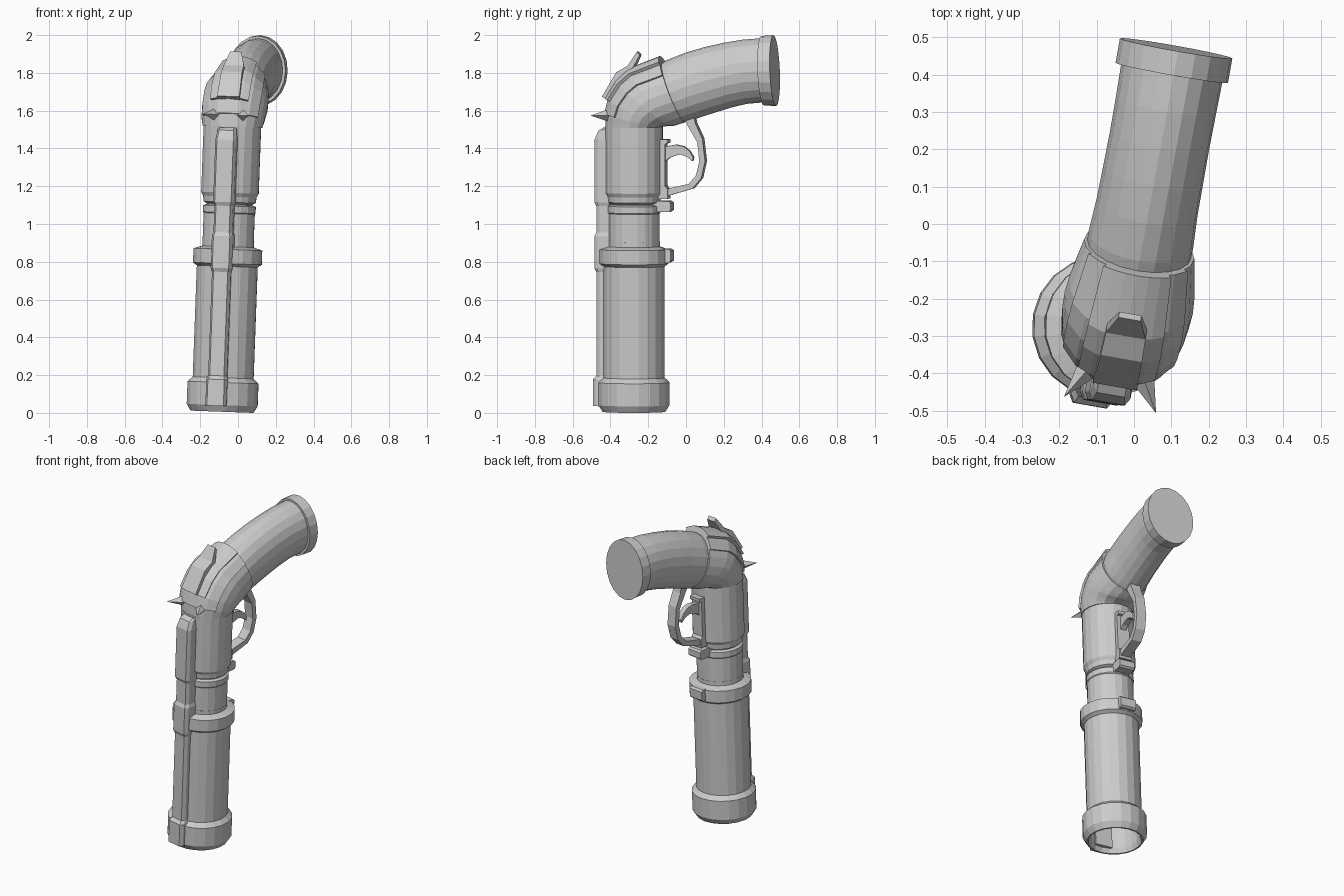
import bpy, bmesh
from math import sin, cos, pi, radians
from mathutils import Matrix, Vector

if "Cube" in bpy.data.objects:
    bpy.data.objects.remove(bpy.data.objects["Cube"])

YAW = radians(-10)
# Local frame: barrel axis on z, grip towards +y; then yawed and leaned slightly
PLACE = (Matrix.Translation((-0.085, -0.275, 0.006))
         @ Matrix.Rotation(radians(2.1), 4, 'Y') @ Matrix.Rotation(YAW, 4, 'Z'))


def finish(name, bm):
    bmesh.ops.remove_doubles(bm, verts=bm.verts, dist=1e-5)
    bmesh.ops.recalc_face_normals(bm, faces=bm.faces)
    me = bpy.data.meshes.new(name)
    bm.to_mesh(me)
    bm.free()
    me.transform(PLACE)
    ob = bpy.data.objects.new(name, me)
    bpy.context.collection.objects.link(ob)
    return ob


def skin(bm, rings, closed=True):
    """Bridge successive rings of points with quads."""
    vs = [[bm.verts.new(p) for p in r] for r in rings]
    n = len(vs[0])
    for a, b in zip(vs, vs[1:]):
        for i in range(n if closed else n - 1):
            j = (i + 1) % n
            bm.faces.new((a[i], a[j], b[j], b[i]))
    return vs


def lathe(name, prof, n=20):
    bm = bmesh.new()
    vs = skin(bm, [[(r * cos(2 * pi * i / n), r * sin(2 * pi * i / n), z)
                    for i in range(n)] for r, z in prof])
    bm.faces.new(vs[0])
    bm.faces.new(vs[-1])
    return finish(name, bm)


def L(y):
    """Side-view y on the grid to local y."""
    return (y + 0.275) / cos(YAW)


def slab(name, pts, half, half_end=None):
    """Extrude a side-view outline across x; half may vary per point."""
    hs = half if isinstance(half, list) else [half] * len(pts)
    bm = bmesh.new()
    vs = skin(bm, [[(s * h, L(y), z) for (y, z), h in zip(pts, hs)] for s in (-1, 1)])
    bm.faces.new(vs[0])
    bm.faces.new(vs[1])
    return finish(name, bm)


def section(sec, angles, off=0.0):
    oy, oz, iy, iz, hw = sec
    o, i = Vector((0, L(oy), oz)), Vector((0, L(iy), iz))
    c, d = (o + i) / 2, (o - i) / 2
    d = d.normalized() * (d.length + off)
    return [c + d * cos(t) + Vector(((hw + off) * sin(t), 0, 0)) for t in angles]


def loft(name, secs, n=20):
    bm = bmesh.new()
    vs = skin(bm, [section(s, [2 * pi * k / n for k in range(n)]) for s in secs])
    bm.faces.new(vs[0])
    bm.faces.new(vs[-1])
    return finish(name, bm)


def plate(name, secs, spread, off, n=6):
    """Raised shell following the top of the frame."""
    fwd = [radians(spread) * (2 * k / n - 1) for k in range(n + 1)]
    bm = bmesh.new()
    vs = skin(bm, [section(s, fwd, off) + section(s, fwd[::-1], -0.01) for s in secs])
    bm.faces.new(vs[0])
    bm.faces.new(vs[-1])
    return finish(name, bm)


# Barrel: bore first, then muzzle ring, tube and collar
lathe("barrel", [(0.148, 0.8), (0.148, 0.03), (0.158, 0.0), (0.168, 0.0), (0.19, 0.035),
                 (0.19, 0.155), (0.163, 0.18), (0.163, 0.77), (0.184, 0.785),
                 (0.184, 0.86), (0.138, 0.875), (0.138, 0.9)])
# Neck and receiver
lathe("neck", [(0.137, 0.86), (0.137, 1.05), (0.141, 1.055), (0.141, 1.09),
               (0.122, 1.097), (0.122, 1.12)])
lathe("receiver", [(0.12, 1.1), (0.14, 1.11), (0.143, 1.14), (0.154, 1.16), (0.154, 1.515)])

# Curved frame and grip: outer y, z, inner y, z, half width
frame = [(-0.425, 1.51, -0.125, 1.51, 0.16), (-0.422, 1.58, -0.115, 1.512, 0.168),
         (-0.405, 1.655, -0.095, 1.515, 0.172), (-0.35, 1.745, -0.07, 1.515, 0.174),
         (-0.29, 1.80, -0.05, 1.52, 0.17), (-0.13, 1.862, -0.005, 1.535, 0.15)]
loft("frame", frame)
grip = [(-0.16, 1.83, -0.03, 1.53, 0.14), (-0.10, 1.865, 0.01, 1.54, 0.142),
        (0.0, 1.905, 0.09, 1.567, 0.137), (0.1, 1.935, 0.16, 1.59, 0.136),
        (0.2, 1.958, 0.24, 1.615, 0.135), (0.3, 1.975, 0.32, 1.635, 0.136),
        (0.42, 1.985, 0.43, 1.645, 0.138)]
loft("grip", grip)
loft("grip_cap", [(0.397, 1.987, 0.412, 1.632, 0.14), (0.397, 1.995, 0.412, 1.628, 0.153),
                  (0.462, 2.0, 0.478, 1.624, 0.153)])
# Layered plates over the frame
plate("frame_plate_wide", frame[1:], 58, 0.01)
plate("frame_plate_top", frame[2:], 32, 0.025)

# Hammer
slab("hammer", [(-0.435, 1.67), (-0.36, 1.80), (-0.30, 1.835), (-0.255, 1.908),
                (-0.24, 1.89), (-0.275, 1.82), (-0.31, 1.77), (-0.40, 1.65)],
     [0.06, 0.056, 0.054, 0.03, 0.03, 0.054, 0.056, 0.06])

# Pair of four-sided spikes
for side, s in (("left", -1), ("right", 1)):
    bm = bmesh.new()
    bmesh.ops.create_cone(bm, cap_ends=True, segments=4, radius1=0.038, radius2=0, depth=0.12,
                          matrix=Matrix.Rotation(radians(30.5) * s, 4, 'Z')
                          @ Matrix.Translation((0, -0.187, 1.572))
                          @ Matrix.Rotation(pi / 2, 4, 'X'))
    finish("spike_" + side, bm)

# Sight rail along the front of the barrel, with a bevelled face
rail = [(0.03, 0.214), (0.17, 0.214), (0.19, 0.196), (0.74, 0.196), (0.76, 0.206), (0.93, 0.206),
        (0.95, 0.196), (1.09, 0.196), (1.11, 0.206), (1.44, 0.206), (1.49, 0.185), (1.505, 0.16)]
bm = bmesh.new()
rings = []
for z, d in rail:
    w = 0.056 if d > 0.2 else 0.05
    rings.append([(-w, -0.125, z), (-w, -d + 0.02, z), (-w + 0.012, -d, z),
                  (w - 0.012, -d, z), (w, -d + 0.02, z), (w, -0.125, z)])
vs = skin(bm, rings)
bm.faces.new(vs[0])
bm.faces.new(vs[-1])
finish("sight_rail", bm)

# Trigger guard, its strap, and the trigger
slab("trigger_guard", [(-0.03, 1.6), (0.04, 1.6), (0.055, 1.53), (0.092, 1.45), (0.106, 1.33),
                       (0.086, 1.24), (0.04, 1.185), (-0.11, 1.14), (-0.11, 1.18),
                       (0.02, 1.21), (0.058, 1.255), (0.076, 1.33), (0.065, 1.43),
                       (0.025, 1.5), (-0.01, 1.56)], 0.032)
slab("guard_strap", [(-0.16, 1.13), (-0.09, 1.13), (-0.09, 1.18), (-0.105, 1.2), (-0.105, 1.42),
                     (-0.09, 1.425), (-0.09, 1.445), (-0.16, 1.445)], 0.04)
slab("trigger", [(-0.12, 1.405), (-0.05, 1.417), (-0.01, 1.408), (0.02, 1.385), (0.042, 1.35),
                 (0.036, 1.33), (0.01, 1.352), (-0.03, 1.366), (-0.08, 1.35), (-0.12, 1.32)], 0.018)

# Latch tabs on the rear of the neck and collar
for name, z0, z1 in (("neck_tab", 1.06, 1.118), ("collar_tab", 0.792, 0.865)):
    slab(name, [(-0.17, z0), (-0.085, z0), (-0.073, z0 + 0.01), (-0.073, z1 - 0.01),
                (-0.085, z1), (-0.17, z1)], 0.05)
